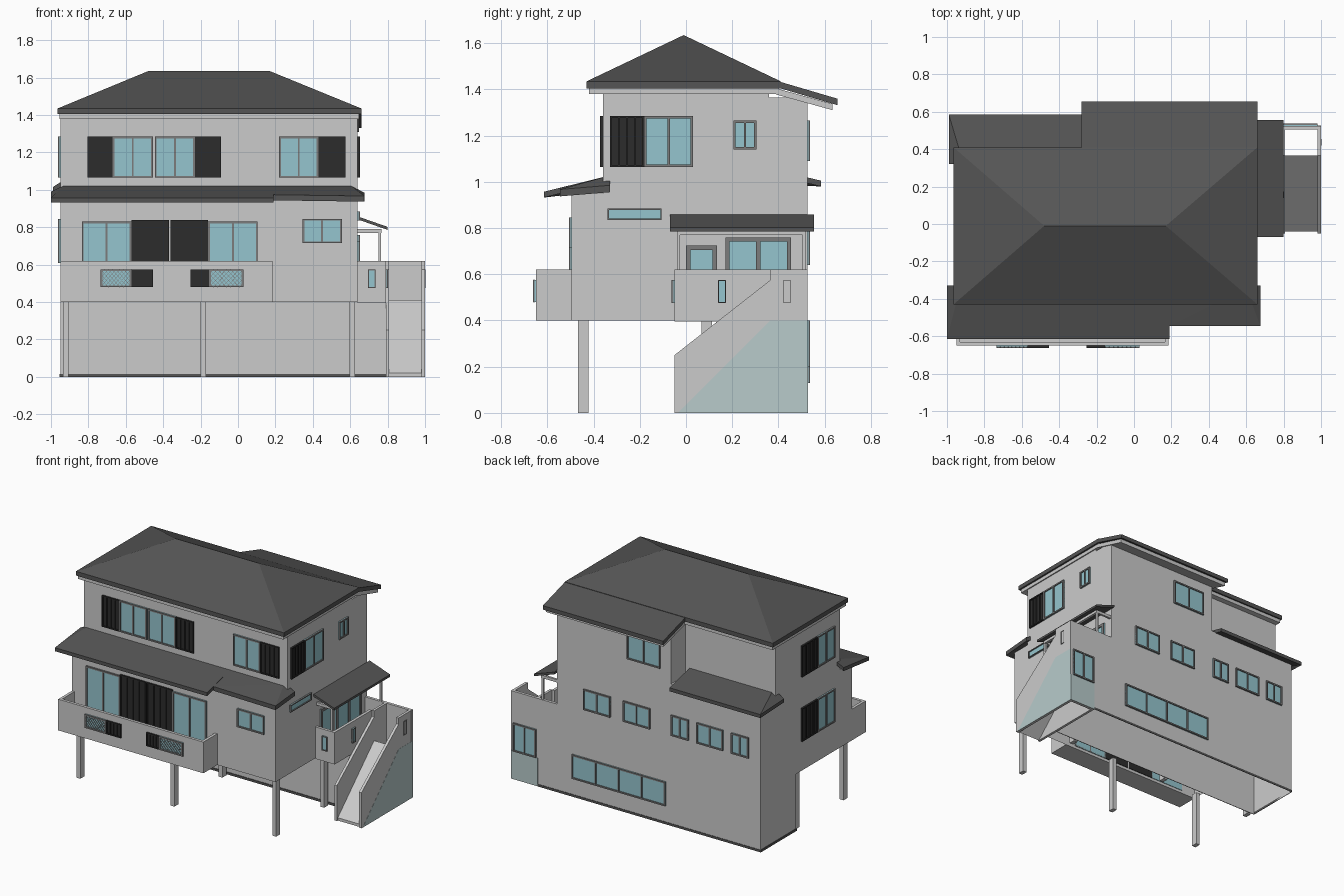
import bpy, bmesh
from itertools import product

if "Cube" in bpy.data.objects:
    bpy.data.objects.remove(bpy.data.objects["Cube"])


def material(name, rgb):
    m = bpy.data.materials.new(name)
    m.diffuse_color = (*rgb, 1)
    m.use_nodes = True
    m.node_tree.nodes["Principled BSDF"].inputs["Base Color"].default_value = m.diffuse_color
    return m


ROOF = material("dark_roof", (.09, .09, .09))
GLASS = material("glass", (.3, .56, .62))
FRAME = material("frame_grey", (.2, .2, .2))
DARK = material("shutter_black", (.025, .025, .025))
TINT = material("tinted_panel", (.48, .6, .6))


def finish(name, bm, mat=None):
    me = bpy.data.meshes.new(name)
    bm.to_mesh(me)
    bm.free()
    ob = bpy.data.objects.new(name, me)
    bpy.context.collection.objects.link(ob)
    if mat:
        me.materials.append(mat)
    return ob


def build(name, solids, mat=None, open_bottom=False):
    """One object made of several convex solids, each given by its corners."""
    bm = bmesh.new()
    for pts in solids:
        vs = [bm.verts.new(p) for p in pts]
        bmesh.ops.convex_hull(bm, input=vs)
    bmesh.ops.dissolve_limit(bm, angle_limit=.01, verts=bm.verts, edges=bm.edges)
    bm.normal_update()
    if open_bottom:
        down = [f for f in bm.faces if f.normal.z < -.9]
        bmesh.ops.delete(bm, geom=down, context='FACES')
    return finish(name, bm, mat)


def box(x0, x1, y0, y1, z0, z1):
    return list(product((x0, x1), (y0, y1), (z0, z1)))


def slab(pts, t):
    return list(pts) + [(x, y, z - t) for x, y, z in pts]


def side_profile(name, yz, x0, x1, mat=None):
    """Side outline extruded along x."""
    bm = bmesh.new()
    f = bm.faces.new([bm.verts.new((x0, y, z)) for y, z in yz])
    r = bmesh.ops.extrude_face_region(bm, geom=[f])
    vs = [g for g in r['geom'] if isinstance(g, bmesh.types.BMVert)]
    bmesh.ops.translate(bm, verts=vs, vec=(x1 - x0, 0, 0))
    bmesh.ops.recalc_face_normals(bm, faces=bm.faces)
    return finish(name, bm, mat)


def on_wall(wall, a, d, z):
    axis, c, s = wall
    return (a, c + s * d, z) if axis == 'y' else (c + s * d, a, z)


def plate(wall, a0, a1, z0, z1, d0, d1):
    return [on_wall(wall, a, d, z) for a, d, z in product((a0, a1), (d0, d1), (z0, z1))]


def window(name, wall, a0, a1, z0, z1, panes=2, mat=GLASS, w=.01):
    build(name + "_pane", [plate(wall, a0, a1, z0, z1, -.004, .005)], mat)
    bars = [plate(wall, a0, a1, z, z + w, -.004, .012) for z in (z0, z1 - w)]
    for i in range(panes + 1):
        a = a0 + (a1 - a0 - w) * i / panes
        bars.append(plate(wall, a, a + w, z0, z1, -.004, .012))
    build(name + "_frame", bars, FRAME if mat is GLASS else DARK)


def shutter(name, wall, a0, a1, z0, z1):
    window(name, wall, a0, a1, z0, z1, 4, DARK, .008)


# Main storeys and ground room (open underneath)
build("ground_room", [box(-.95, .79, .13, .525, 0, .4)], None, True)
build("ground_plinth", [box(-.952, .792, .126, .13, 0, .016),
                        box(-.952, .792, .525, .528, 0, .016),
                        box(-.954, -.95, .126, .528, 0, .016)], ROOF)
build("middle_storey", [box(-.95, .64, -.495, .525, .4, .95)], None, True)
build("upper_storey", [box(-.95, .64, -.36, .36, .95, 1.41),
                       box(-.25, .64, .3, .525, .95, 1.365),
                       box(-.95, -.25, .3, .525, .95, 1.0)])

# Columns
build("columns", [box(x, x + .03, y, y + .045, 0, .4)
                  for x in (-.935, -.2, .595) for y in (-.467, .068)])

# Main hipped roof with rear lean-to and soffits
E = (-.965, .66, -.43, .41)
build("main_roof", [box(*E, 1.405, 1.435) + [(-.48, -.01, 1.635), (.17, -.01, 1.635)]], ROOF)
build("rear_lean_to_roof", [slab([(-.28, .40, 1.435), (.66, .40, 1.435),
                                  (.66, .655, 1.36), (-.28, .655, 1.36)], .028)], ROOF)
build("soffit", [box(-.955, .648, -.42, .40, 1.38, 1.405),
                 slab([(-.27, .39, 1.405), (.648, .39, 1.405),
                       (.648, .635, 1.337), (-.27, .635, 1.337)], .027)])

# Front skirt roof, stepped, with short hipped ends
build("front_skirt_roof", [
    slab([(-.93, -.34, 1.025), (.19, -.34, 1.025), (.19, -.615, .957), (-1, -.615, .957)], .025),
    slab([(.19, -.34, 1.025), (.6, -.34, 1.025), (.675, -.545, .967), (.19, -.545, .974)], .03),
    slab([(.6, -.34, 1.025), (.6, -.33, 1.025), (.675, -.33, .985), (.675, -.545, .967)], .03),
    slab([(-.93, -.34, 1.025), (-.93, -.33, 1.025), (-1, -.33, .99), (-1, -.615, .957)], .025)], ROOF)

# Rear skirt roof over the set-back corner
build("rear_skirt_roof", [
    slab([(-.92, .35, 1.06), (-.28, .35, 1.06), (-.28, .585, 1.005), (-.99, .585, 1.005)], .025),
    slab([(-.92, .35, 1.06), (-.92, .32, 1.06), (-.99, .32, 1.015), (-.99, .585, 1.005)], .025)], ROOF)

# Front balcony
build("balcony", [box(-.95, .185, -.65, -.495, .4, .41),
                  box(-.95, .185, -.65, -.63, .4, .62),
                  box(-.95, -.93, -.65, -.495, .4, .62),
                  box(.165, .185, -.65, -.495, .4, .62)])
BAL = ('y', -.65, -1)
for tag, g0, g1, d0, d1 in (("left", -.735, -.57, -.57, -.455), ("right", -.155, .03, -.255, -.155)):
    window("balcony_grille_" + tag, BAL, g0, g1, .48, .575, 1)
    shutter("balcony_shutter_" + tag, BAL, d0, d1, .48, .575)
    bars, n, m = [], 8, 4
    cw, ch, t = (g1 - g0) / n, .095 / m, .003
    for i, j in product(range(n), range(m)):
        a, z = g0 + i * cw, .48 + j * ch
        for za, zb in ((z, z + ch), (z + ch, z)):
            bars.append([on_wall(BAL, p, d, q) for d in (.005, .009)
                         for p, q in ((a, za - t / 2), (a, za + t / 2),
                                      (a + cw, zb - t / 2), (a + cw, zb + t / 2))])
    build("balcony_lattice_" + tag, bars, FRAME)

# Side porch: floor, parapets, posts, beams and roof
build("porch_parapet", [box(.64, .79, -.05, .525, .395, .41),
                        box(.64, .79, -.05, -.03, .4, .62),
                        box(.77, .79, -.05, .365, .4, .62),
                        box(.64, 1, .505, .525, .4, .62)])
build("porch_posts", [box(.75, .765, y, y + .015, .6, .78) for y in (-.04, .505)] +
      [box(.64, .768, y, y + .015, .77, .79) for y in (-.04, .505)] +
      [box(.75, .768, -.04, .52, .77, .79)])
build("porch_roof", [slab([(.64, -.07, .858), (.64, .555, .858),
                           (.80, .555, .802), (.80, -.07, .802)], .016)], ROOF)

# Outside stair: side walls, ramp, back wall and tinted panels
outline = [(-.05, 0), (-.05, .25), (.365, .575), (.365, .62), (.525, .62), (.525, 0)]
side_profile("stair_wall_outer", outline, .98, .999)
side_profile("stair_wall_inner", outline, .79, .808)
build("stair_ramp", [slab([(.808, -.04, .02), (.98, -.04, .02),
                           (.98, .365, .41), (.808, .365, .41)], .02)])
build("stair_back_wall", [box(.79, .98, .505, .525, 0, .41)])
side_profile("stair_tinted_side", [(-.035, 0), (.365, .4), (.525, .4), (.525, 0)], .998, 1.0, TINT)
build("stair_tinted_back", [box(.79, 1, .524, .527, 0, .2)], TINT)

# Front windows
UF, MF = ('y', -.36, -1), ('y', -.495, -1)
for i, (a, b) in enumerate(((-.67, -.455), (-.445, -.23), (.22, .43))):
    window(f"upper_front_window_{i}", UF, a, b, 1.065, 1.285)
for i, (a, b) in enumerate(((-.805, -.67), (-.23, -.09), (.43, .575))):
    shutter(f"upper_front_shutter_{i}", UF, a, b, 1.065, 1.285)
for i, (a, b) in enumerate(((-.835, -.57), (-.16, .105))):
    window(f"balcony_door_{i}", MF, a, b, .42, .83)
for i, (a, b) in enumerate(((-.57, -.37), (-.36, -.16))):
    shutter(f"balcony_door_shutter_{i}", MF, a, b, .42, .84)
window("front_small_window", MF, .345, .555, .715, .845)

# Right side windows
R = ('x', .64, 1)
shutter("upper_right_shutter", R, -.33, -.18, 1.065, 1.285)
window("upper_right_window", R, -.18, .03, 1.065, 1.285)
window("upper_right_small_window", R, .205, .305, 1.14, 1.265)
window("right_strip_window", R, -.34, -.105, .835, .885, 1, GLASS, .006)
window("porch_window", R, 0, .135, .52, .725, 1, GLASS, .02)
window("porch_door", R, .17, .455, .41, .76, 2, GLASS, .018)
window("porch_side_slot", ('x', .79, 1), .138, .173, .475, .575, 1, GLASS, .005)
window("porch_front_slot", ('y', -.05, -1), .695, .735, .475, .575, 1, GLASS, .005)
window("stair_slot", ('x', .99, 1), .42, .455, .475, .575, 1, GLASS, .005)

# Left side windows
L = ('x', -.95, -1)
for tag, z0, z1 in (("upper", 1.065, 1.285), ("middle", .61, .845)):
    shutter(tag + "_left_shutter", L, -.1, .075, z0, z1)
    window(tag + "_left_window", L, -.295, -.1, z0, z1)

# Back windows
B = ('y', .525, 1)
window("upper_back_window", B, -.17, .09, 1.09, 1.265)
for i, (a, b) in enumerate(((.22, .43), (-.09, .12), (-.39, -.255), (-.66, -.455), (-.86, -.725))):
    window(f"middle_back_window_{i}", B, a, b, .64, .785)
window("ground_back_window", B, -.21, .52, .13, .3, 4)
window("stair_back_window", B, .8, .98, .2, .4)
